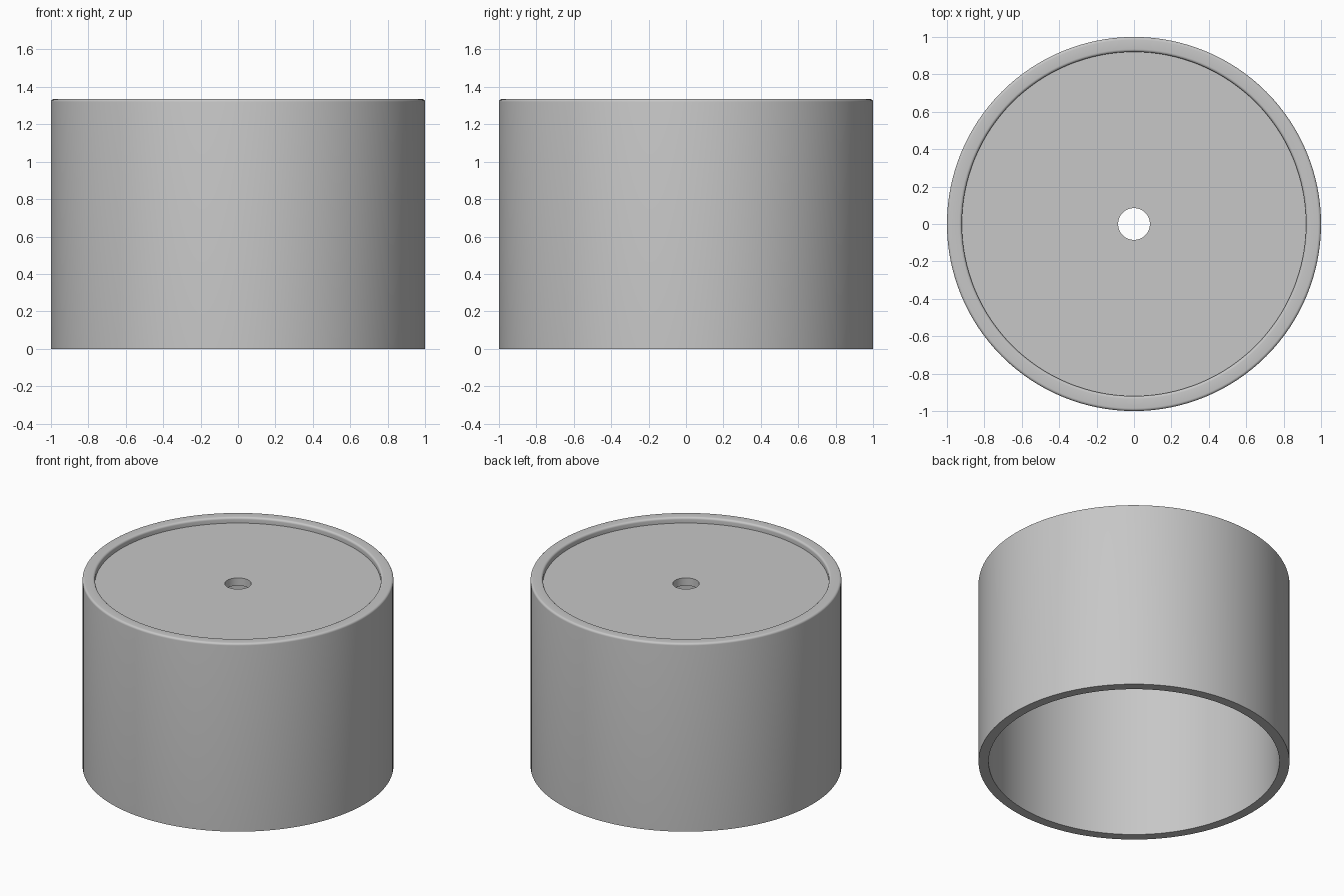
import bpy, math

SEGMENTS = 128
OUTER, LIP, INNER, HOLE = 1.0, 0.92, 0.935, 0.085
HEIGHT, RECESS, PLATE = 1.335, 0.04, 0.055
ROUND = 0.015

cube = bpy.data.objects.get("Cube")
if cube:
    bpy.data.objects.remove(cube, do_unlink=True)

grey = bpy.data.materials.new("plain grey")
grey.use_nodes = True
colour = (0.57, 0.57, 0.57, 1)
grey.diffuse_color = colour
grey.node_tree.nodes["Principled BSDF"].inputs["Base Color"].default_value = colour


def arc(cx, cz, start, end, steps=5):
    """Quarter-round points (radius, height) for a softened rim edge."""
    angles = [math.radians(start + (end - start) * i / steps) for i in range(steps + 1)]
    return [(cx + ROUND * math.cos(a), cz + ROUND * math.sin(a)) for a in angles]


def lathe(name, profile):
    """Revolve a closed (radius, height) profile around the vertical axis."""
    n = len(profile)
    verts, faces = [], []
    for s in range(SEGMENTS):
        a = 2 * math.pi * s / SEGMENTS
        verts += [(r * math.cos(a), r * math.sin(a), z) for r, z in profile]
        t = (s + 1) % SEGMENTS
        for i in range(n):
            j = (i + 1) % n
            faces.append((s * n + i, t * n + i, t * n + j, s * n + j))
    mesh = bpy.data.meshes.new(name)
    mesh.from_pydata(verts, [], faces)
    mesh.materials.append(grey)
    obj = bpy.data.objects.new(name, mesh)
    bpy.context.collection.objects.link(obj)
    bpy.ops.object.select_all(action="DESELECT")
    obj.select_set(True)
    bpy.context.view_layer.objects.active = obj
    bpy.ops.object.shade_smooth_by_angle(angle=math.radians(30))
    return obj


# Hollow drum: open bottom, rounded rim, recessed top plate with centre hole
plate_top = HEIGHT - RECESS
plate_bottom = plate_top - PLATE
profile = [(INNER, 0), (OUTER, 0)]
profile += arc(OUTER - ROUND, HEIGHT - ROUND, 0, 90)
profile += arc(LIP + ROUND, HEIGHT - ROUND, 90, 180)
profile += [(LIP, plate_top), (HOLE, plate_top),
            (HOLE, plate_bottom), (INNER, plate_bottom)]
lathe("drum_shell", profile)
